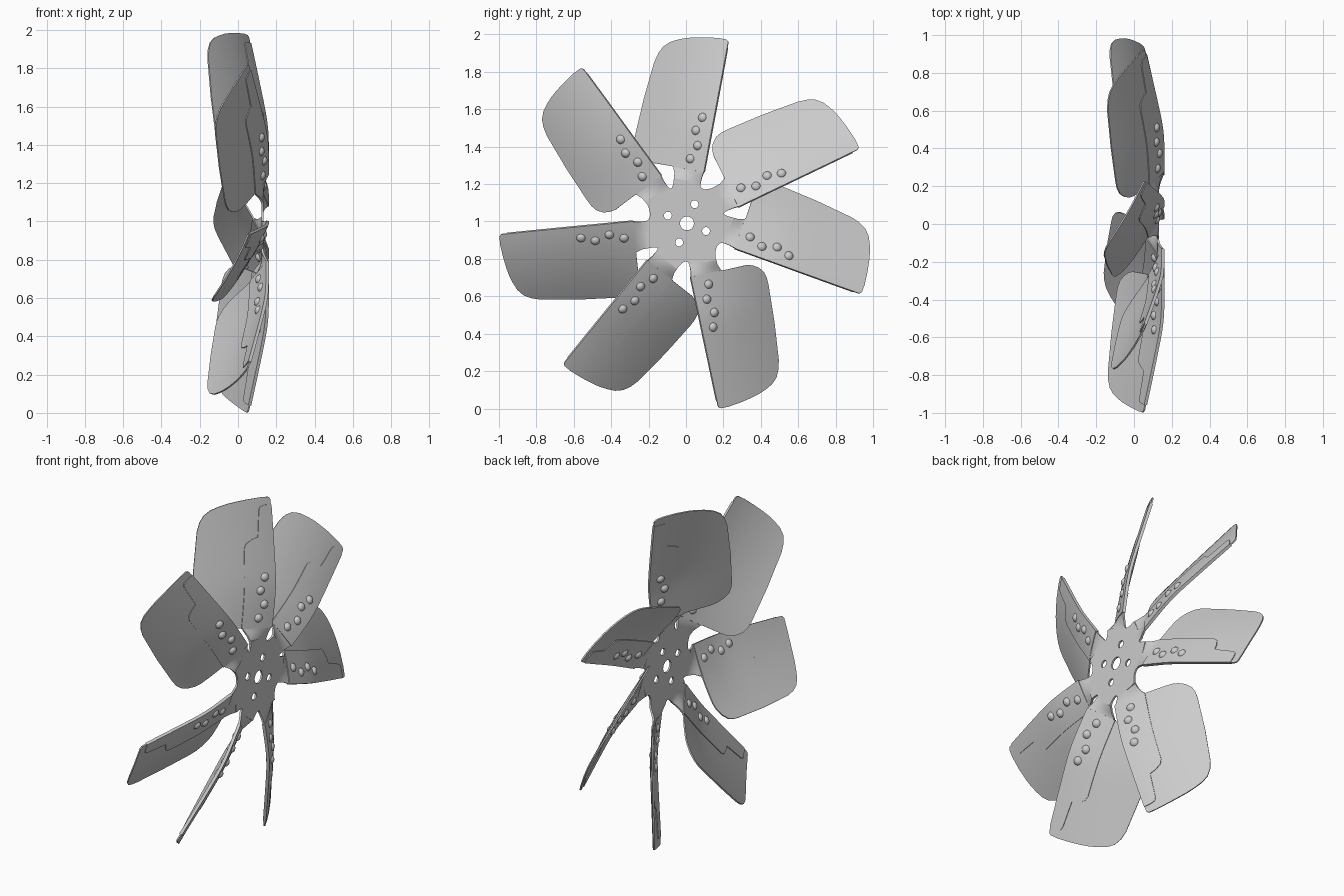
import bpy, bmesh, math
from mathutils import Vector, Matrix

if "Cube" in bpy.data.objects:
    bpy.data.objects.remove(bpy.data.objects["Cube"])

CY, CZ = 0.005, 0.99   # hub axis position
HUB_X = 0.128          # plane of the hub disc
# (direction in degrees clockwise from up, reduction of pitch) for each unevenly spaced blade
BLADES = [(9.7, 0.0), (63.5, 0.02), (109, 0.035), (167.2, 0.03), (218.2, 0.0), (263.5, 0.025), (323, 0.045)]


def surface_x(u, v, d=0.0):
    """Pitched, cambered and twisted blade sheet: u is radial, v runs to the trailing edge."""
    w = u - 0.52
    lead = 0.155 - 0.11 * (w + math.sqrt(w * w + 0.006))
    trail = -0.09 + d - 0.11 * (u - 0.3) / 0.6
    t = (v + 0.045) / 0.39
    return lead + (trail - lead) * (0.65 * t + 0.35 * t * abs(t))


def arm_x(u, v, d):
    """Blend from the flat hub into the blade sheet."""
    k = min(1, max(0, (u - 0.2) / 0.1))
    k = k * k * (3 - 2 * k)
    return HUB_X + (surface_x(u, v, d) - HUB_X) * k


def place(u, v, x, deg):
    a = math.radians(deg)
    return Vector((x, CY + u * math.sin(a) - v * math.cos(a),
                   CZ + u * math.cos(a) + v * math.sin(a)))


def finish(name, me, thick=0):
    ob = bpy.data.objects.new(name, me)
    bpy.context.collection.objects.link(ob)
    bpy.ops.object.select_all(action='DESELECT')
    ob.select_set(True)
    bpy.context.view_layer.objects.active = ob
    if thick:
        m = ob.modifiers.new("sheet", 'SOLIDIFY')
        m.thickness, m.offset = thick, 0
        bpy.ops.object.modifier_apply(modifier="sheet")
    bpy.ops.object.shade_smooth_by_angle(angle=math.radians(35))
    return ob


def sheet(name, rows, deg, d, fx, thick, cols, step=0.04):
    """Sheet from rows of (u, leading v, trailing v), subdivided along u."""
    full = [rows[0]]
    for a, b in zip(rows, rows[1:]):
        n = max(1, math.ceil((b[0] - a[0]) / step))
        full += [tuple(p + (q - p) * k / n for p, q in zip(a, b)) for k in range(1, n + 1)]
    bm = bmesh.new()
    grid = []
    for u, v0, v1 in full:
        vs = [v0 + (v1 - v0) * j / cols for j in range(cols + 1)]
        grid.append([bm.verts.new(place(u, v, fx(u, v, d), deg)) for v in vs])
    for r, s in zip(grid, grid[1:]):
        for j in range(cols):
            bm.faces.new((r[j], r[j + 1], s[j + 1], s[j]))
    bmesh.ops.recalc_face_normals(bm, faces=bm.faces)
    me = bpy.data.meshes.new(name)
    bm.to_mesh(me)
    bm.free()
    return finish(name, me, thick)


BLADE = [(0.288, -0.045, 0.26), (0.296, -0.045, 0.29), (0.315, -0.045, 0.32), (0.345, -0.045, 0.342),
         (0.38, -0.045, 0.35), (0.42, -0.046, 0.35), (0.62, -0.05, 0.337), (0.82, -0.053, 0.315),
         (0.87, -0.054, 0.302), (0.91, -0.055, 0.282), (0.94, -0.055, 0.25), (0.96, -0.055, 0.21),
         (0.975, -0.055, 0.17), (0.985, -0.055, 0.13), (0.996, -0.053, 0.07), (1.004, -0.042, 0.0)]
BRACKET = [(0.285, -0.046, 0.125), (0.50, -0.049, 0.117), (0.728, -0.053, 0.108), (0.755, -0.053, 0.097),
           (0.778, -0.054, 0.065), (0.79, -0.054, 0.033), (0.936, -0.056, 0.017), (0.955, -0.056, 0.008),
           (0.962, -0.056, -0.02)]
ARM = [(0.2, -0.036, 0.108), (0.25, -0.037, 0.110), (0.28, -0.042, 0.12), (0.34, -0.043, 0.122)]
RIVETS = [(0.343, 0.038), (0.419, 0.011), (0.497, 0.034), (0.571, 0.011)]

for i, (deg, d) in enumerate(BLADES, 1):
    sheet(f"blade_{i}", BLADE, deg, d, surface_x, 0.008, 16)
    sheet(f"bracket_{i}", BRACKET, deg, d, surface_x, 0.017, 6)
    sheet(f"hub_arm_{i}", ARM, deg, d, arm_x, 0.011, 6, 0.012)

    # domed rivets showing on both faces of the bracket
    bm = bmesh.new()
    for u, v in RIVETS:
        c = place(u, v, surface_x(u, v, d), deg)
        du = place(u + 0.01, v, surface_x(u + 0.01, v, d), deg) - c
        dv = place(u, v + 0.01, surface_x(u, v + 0.01, d), deg) - c
        rot = du.cross(dv).to_track_quat('Z', 'Y').to_matrix().to_4x4()
        bmesh.ops.create_uvsphere(bm, u_segments=16, v_segments=10, radius=0.026,
                                  matrix=Matrix.Translation(c) @ rot @ Matrix.Diagonal((1, 1, 0.9, 1)))
    me = bpy.data.meshes.new("rivets")
    bm.to_mesh(me)
    bm.free()
    finish(f"rivets_{i}", me)

# hub plate: outline with rounded valleys between arms, plus shaft and bolt holes
outline = []
for i, (deg, _) in enumerate(BLADES):
    nxt = BLADES[(i + 1) % 7][0]
    p = [place(0.225, -0.036, 0, deg), place(0.18, -0.036, 0, deg),
         place(0.18, 0.108, 0, nxt), place(0.225, 0.108, 0, nxt)]
    for k in range(15):
        t = k / 14
        w = ((1 - t) ** 3, 3 * t * (1 - t) ** 2, 3 * t * t * (1 - t), t ** 3)
        q = sum((c * f for c, f in zip(p, w)), Vector())
        outline.append((q.y - CY, q.z - CZ))


def circle(y, z, r, n=28):
    return [(y + r * math.cos(2 * math.pi * k / n), z + r * math.sin(2 * math.pi * k / n)) for k in range(n)]


loops = [outline, circle(0, 0, 0.037)]
for k in range(4):
    a = math.radians(22 + 90 * k)
    loops.append(circle(0.11 * math.sin(a), 0.11 * math.cos(a), 0.021, 20))
cu = bpy.data.curves.new("hub_plate", 'CURVE')
cu.dimensions, cu.fill_mode, cu.extrude = '2D', 'BOTH', 0.0055
for pts in loops:
    sp = cu.splines.new('POLY')
    sp.points.add(len(pts) - 1)
    for pt, (y, z) in zip(sp.points, pts):
        pt.co = (y, z, 0, 1)
    sp.use_cyclic_u = True
tmp = bpy.data.objects.new("hub_outline", cu)
bpy.context.collection.objects.link(tmp)
me = bpy.data.meshes.new_from_object(tmp.evaluated_get(bpy.context.evaluated_depsgraph_get()))
bpy.data.objects.remove(tmp)
me.transform(Matrix(((0, 0, 1, HUB_X), (1, 0, 0, CY), (0, 1, 0, CZ), (0, 0, 0, 1))))
finish("hub_plate", me)
